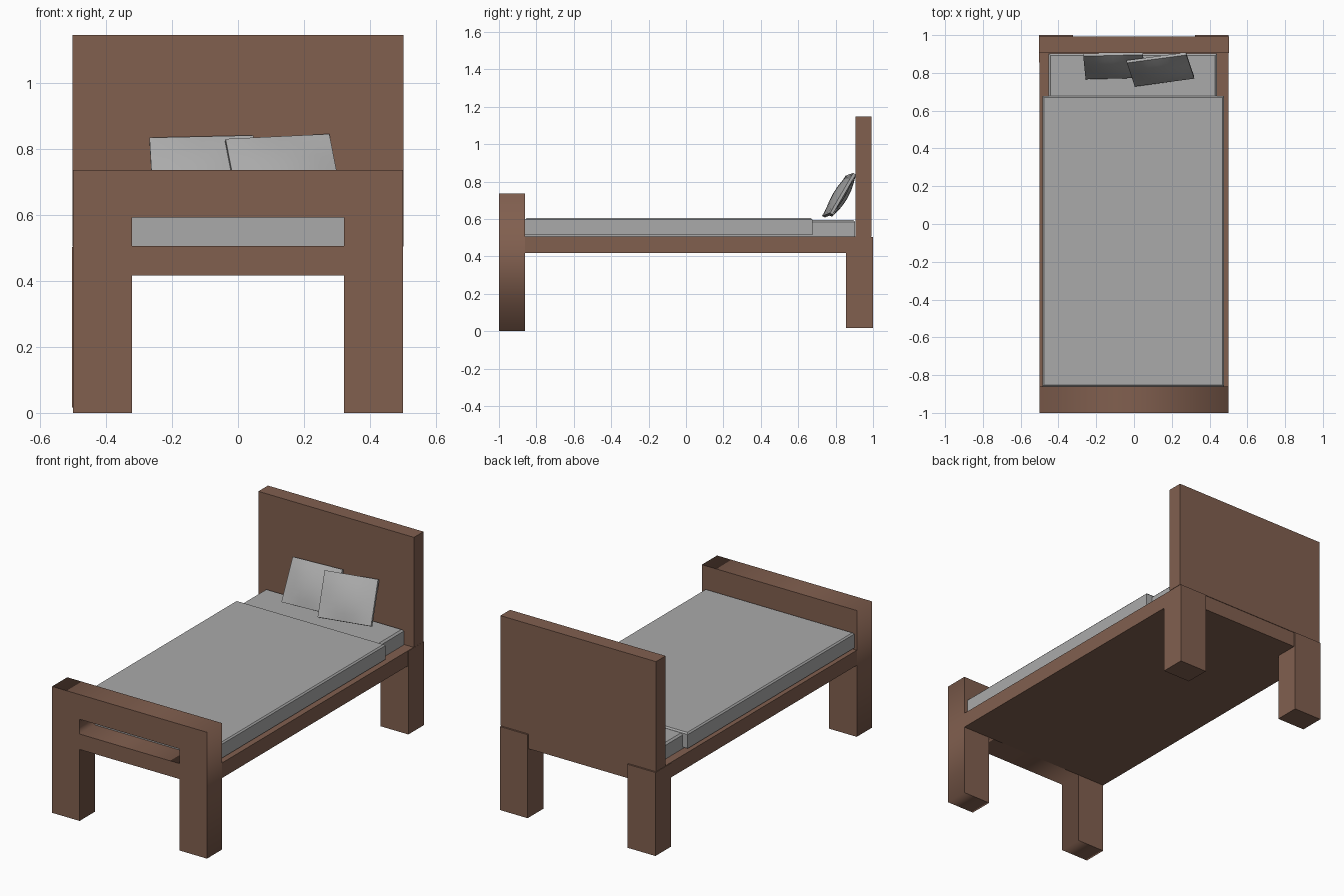
import bpy, bmesh
from mathutils import Vector, Matrix

if "Cube" in bpy.data.objects:
    bpy.data.objects.remove(bpy.data.objects["Cube"])


def material(name, rgb):
    m = bpy.data.materials.new(name)
    m.diffuse_color = (*rgb, 1)
    m.use_nodes = True
    m.node_tree.nodes["Principled BSDF"].inputs["Base Color"].default_value = m.diffuse_color
    return m


wood = material("brown wood", (0.22, 0.115, 0.078))
linen = material("grey linen", (0.40, 0.40, 0.40))


def add_object(name, bm, mat):
    me = bpy.data.meshes.new(name)
    bm.to_mesh(me)
    bm.free()
    ob = bpy.data.objects.new(name, me)
    bpy.context.collection.objects.link(ob)
    me.materials.append(mat)
    return ob


def box(name, lo, hi, mat, bevel=0):
    lo, hi = Vector(lo), Vector(hi)
    bm = bmesh.new()
    bmesh.ops.create_cube(bm, size=1)
    for v in bm.verts:
        v.co = (lo + hi) / 2 + v.co * (hi - lo)
    if bevel:
        top = [e for e in bm.edges if all(v.co.z > hi.z - 1e-4 for v in e.verts)]
        bmesh.ops.bevel(bm, geom=top, offset=bevel, segments=1, affect='EDGES')
    return add_object(name, bm, mat)


# Footboard with its two legs and a slot: one extruded profile
curve = bpy.data.curves.new("footboard", 'CURVE')
curve.dimensions = '2D'
curve.fill_mode = 'BOTH'
curve.extrude = 0.07
outline = [(-0.5, 0), (-0.322, 0), (-0.322, 0.417), (0.322, 0.417),
           (0.322, 0), (0.5, 0), (0.5, 0.737), (-0.5, 0.737)]
slot = [(-0.322, 0.507), (0.322, 0.507), (0.322, 0.593), (-0.322, 0.593)]
for pts in (outline, slot):
    s = curve.splines.new('POLY')
    s.points.add(len(pts) - 1)
    for p, (x, z) in zip(s.points, pts):
        p.co = (x, z, 0, 1)
    s.use_cyclic_u = True
foot = bpy.data.objects.new("footboard", curve)
bpy.context.collection.objects.link(foot)
foot.matrix_world = Matrix.Translation((0, -0.93, 0)) @ Matrix.Rotation(1.5707963, 4, 'X')
curve.materials.append(wood)
bpy.context.view_layer.objects.active = foot
foot.select_set(True)
bpy.ops.object.convert(target='MESH')
foot.select_set(False)

# Frame, headboard and back legs
box("bed_frame", (-0.5, -0.86, 0.417), (0.5, 0.99, 0.505), wood)
box("headboard", (-0.502, 0.905, 0.505), (0.502, 0.993, 1.147), wood)
for side, a, b in (("left", -0.503, -0.322), ("right", 0.322, 0.501)):
    box(f"back_leg_{side}", (a, 0.855, 0.016), (b, 1.0, 0.503), wood)

# Mattress and blanket
box("mattress", (-0.452, -0.859, 0.505), (0.44, 0.903, 0.595), linen, 0.01)
box("blanket", (-0.485, -0.86, 0.515), (0.477, 0.677, 0.604), linen, 0.008)


# Pillows: bulging slabs spanned by a width vector and a height vector
def pillow(name, centre, u, v):
    u, v = Vector(u), Vector(v)
    n = u.cross(v).normalized()
    bm = bmesh.new()
    bmesh.ops.create_cube(bm, size=2)
    bmesh.ops.subdivide_edges(bm, edges=bm.edges[:], cuts=5, use_grid_fill=True)
    for vert in bm.verts:
        x, y, z = vert.co
        thick = 0.008 + 0.022 * (1 - x * x) * (1 - y * y)
        vert.co = Vector(centre) + u * x / 2 + v * y / 2 + n * z * thick
    ob = add_object(name, bm, linen)
    bpy.context.view_layer.objects.active = ob
    ob.select_set(True)
    bpy.ops.object.shade_smooth_by_angle(angle=0.6)
    ob.select_set(False)


pillow("pillow_right", (0.14, 0.818, 0.727), (0.315, 0.042, 0.015), (-0.042, 0.125, 0.215))
pillow("pillow_left", (-0.105, 0.838, 0.727), (0.315, 0.008, 0.007), (-0.012, 0.122, 0.215))
